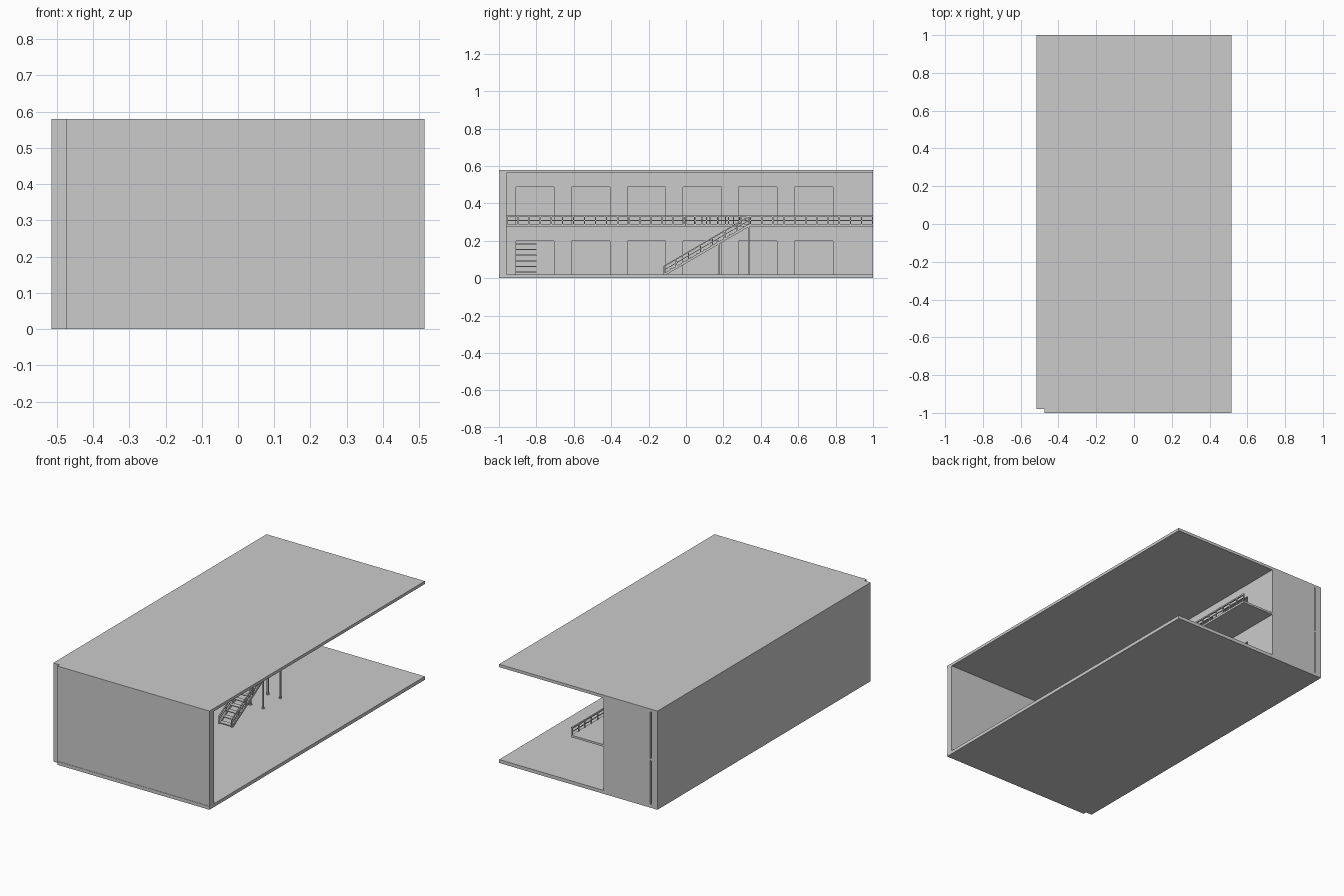
import bpy, bmesh

if "Cube" in bpy.data.objects:
    bpy.data.objects.remove(bpy.data.objects["Cube"])

def make(name, boxes=(), prisms=()):
    """One object from boxes (x0,x1,y0,y1,z0,z1) and prisms (x0,x1,[(y,z)...])."""
    bm = bmesh.new()
    shapes = [(b[0], b[1], [(b[2], b[4]), (b[3], b[4]), (b[3], b[5]), (b[2], b[5])]) for b in boxes]
    for x0, x1, pts in shapes + list(prisms):
        a = [bm.verts.new((x0, y, z)) for y, z in pts]
        b = [bm.verts.new((x1, y, z)) for y, z in pts]
        bm.faces.new(a[::-1])
        bm.faces.new(b)
        for i in range(len(pts)):
            j = (i + 1) % len(pts)
            bm.faces.new((a[i], a[j], b[j], b[i]))
    bmesh.ops.recalc_face_normals(bm, faces=bm.faces)
    me = bpy.data.meshes.new(name)
    bm.to_mesh(me)
    bm.free()
    ob = bpy.data.objects.new(name, me)
    bpy.context.collection.objects.link(ob)
    return ob

# Main dimensions
L, R = -0.475, 0.515           # inner left face, open right edge
FRONT = -0.96                  # inner face of front wall
WALL = -0.163                  # gallery-side face of the room wall
EDGE, WELL = 0.046, -0.046     # gallery edge, stairwell edge
GF, SOFFIT, F1, CEIL = 0.02, 0.277, 0.289, 0.563
S0, S1 = -0.12, 0.34           # stair start and end in y
W0 = 0.0                       # start of the stairwell opening

# Outer shell
make("floor_slab", [(L, R, -1, 1, 0, GF)])
make("roof_slab", [(L, R, -1, 1, CEIL, 0.58)])
make("front_wall", [(L, R, -0.998, FRONT, 0.004, 0.576)])
make("left_wall", [(-0.515, L, -0.98, 1, 0, 0.58)])
make("back_wall", [(-0.467, WALL, 0.985, 1, GF, CEIL)])

# Room wall with six openings per storey: piers plus lintels
doors = [(-0.91 + 0.298 * i, -0.705 + 0.298 * i) for i in range(6)]
ends = [FRONT] + [v for d in doors for v in d] + [0.985]
boxes = []
for z0, z1, top in ((GF, 0.198, SOFFIT), (F1, 0.487, CEIL)):
    boxes += [(WALL - 0.012, WALL, ends[i], ends[i + 1], z0, z1) for i in range(0, 14, 2)]
    boxes.append((WALL - 0.012, WALL, FRONT, 0.985, z1, top))
make("room_wall", boxes)

# Upper floor and gallery, with the stairwell left open
make("upper_floor", [(L, WELL, FRONT, 1, SOFFIT, F1),
                     (WELL, EDGE, FRONT, W0, SOFFIT, F1),
                     (WELL, EDGE, S1, 1, SOFFIT, F1)])

# Gallery railings
def railing(name, x, y0, y1, n):
    b = [(x - 0.004, x + 0.004, y0, y1, 0.327, 0.335),
         (x - 0.002, x + 0.002, y0, y1, 0.307, 0.311)]
    for i in range(n + 1):
        y = y0 + 0.003 + (y1 - y0 - 0.006) * i / n
        b.append((x - 0.003, x + 0.003, y - 0.003, y + 0.003, F1, 0.327))
    make(name, b)

railing("outer_railing", EDGE - 0.004, FRONT, 1, 33)
railing("stairwell_railing", WELL - 0.004, W0, S1, 8)
make("stairwell_end_railing",
     [(WELL, EDGE, W0 - 0.008, W0, 0.327, 0.335), (WELL, EDGE, W0 - 0.006, W0 - 0.002, 0.307, 0.311)] +
     [(x - 0.003, x + 0.003, W0 - 0.007, W0 - 0.001, F1, 0.327) for x in (-0.015, 0.015)])

# Staircase: stringers, open treads, sloping rails and posts
rise = (F1 - GF) / (S1 - S0)
def height(y):
    return GF + rise * (y - S0)

def slope(x0, x1, y0, y1, lift, thick):
    a, b = height(y0) + lift, height(y1) + lift
    return (x0, x1, [(y0, a), (y1, b), (y1, b + thick), (y0, a + thick)])

stringers, rails, posts = [], [], []
for s in (-1, 1):
    x0, x1 = sorted((s * 0.038, s * 0.044))
    stringers.append((x0, x1, [(S0 + 0.016, GF), (S1, F1 - 0.012), (S1, F1 + 0.003), (S0, GF + 0.005), (S0, GF)]))
    rails.append(slope(x0, x1, S0, S1, 0.039, 0.007))
    rails.append(slope(x0 + 0.001, x1 - 0.001, S0, S1, 0.02, 0.004))
    for i in range(8):
        y = S0 + 0.003 + (S1 - S0 - 0.006) * i / 7
        posts.append((x0 + 0.001, x1 - 0.001, y - 0.003, y + 0.003, height(y), height(y) + 0.041))
make("stair_stringers", prisms=stringers)
make("stair_handrails", posts, rails)
N = 13
make("stair_treads", [(-0.038, 0.038, S0 + (S1 - S0) * i / N, S0 + (S1 - S0) * (i + 0.8) / N,
                       height(S0 + (S1 - S0) * (i + 0.5) / N) - 0.005,
                       height(S0 + (S1 - S0) * (i + 0.5) / N)) for i in range(N)])

# Columns under the stair, with foot plates
cols = []
for y, top in ((0.175, height(0.175) - 0.008), (0.335, SOFFIT)):
    for x in (-0.041, 0.041):
        cols.append((x - 0.004, x + 0.004, y - 0.004, y + 0.004, GF, top))
        cols.append((x - 0.007, x + 0.007, y - 0.007, y + 0.007, GF, GF + 0.004))
make("stair_columns", cols)

# Steps inside the first room, seen through its opening
make("room_steps", [(-0.22 - 0.03 * i, -0.19 - 0.03 * i, FRONT, -0.80,
                     0.03 + 0.03 * i, 0.036 + 0.03 * i) for i in range(8)])
